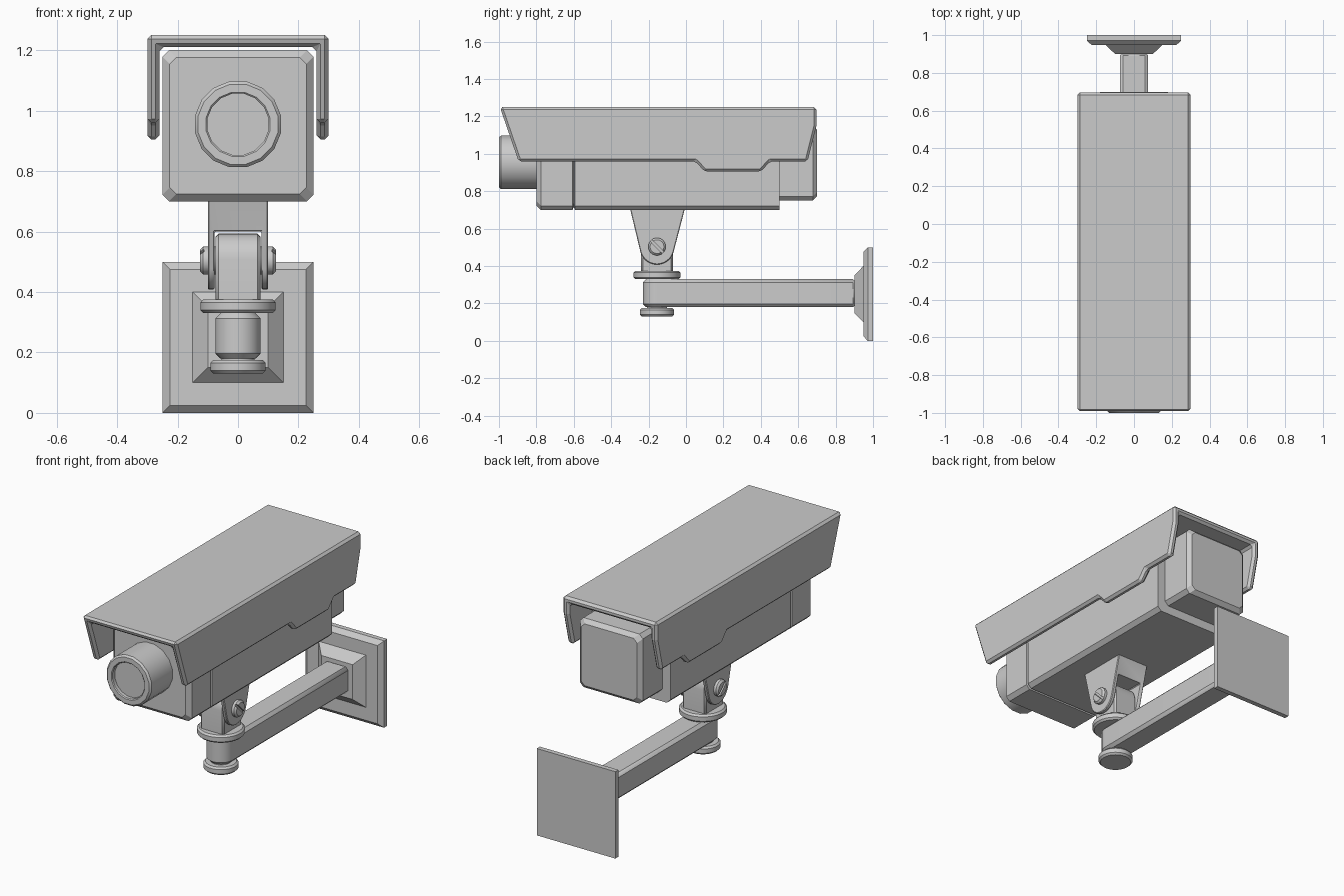
import bpy, bmesh
from math import sin, cos, pi, radians
from mathutils import Matrix, Vector

if "Cube" in bpy.data.objects:
    bpy.data.objects.remove(bpy.data.objects["Cube"])


def finish(name, bm, smooth=False):
    bmesh.ops.remove_doubles(bm, verts=bm.verts, dist=1e-5)
    bmesh.ops.recalc_face_normals(bm, faces=bm.faces)
    me = bpy.data.meshes.new(name)
    bm.to_mesh(me)
    bm.free()
    ob = bpy.data.objects.new(name, me)
    bpy.context.collection.objects.link(ob)
    if smooth:
        activate(ob)
        bpy.ops.object.shade_smooth_by_angle(angle=radians(32))
    return ob


def activate(ob):
    bpy.ops.object.select_all(action='DESELECT')
    ob.select_set(True)
    bpy.context.view_layer.objects.active = ob


def loft(name, rings, smooth=False):
    """Skin a list of equal-length point rings and cap both ends."""
    bm = bmesh.new()
    vs = [[bm.verts.new(p) for p in r] for r in rings]
    n = len(vs[0])
    for a, b in zip(vs, vs[1:]):
        for i in range(n):
            j = (i + 1) % n
            bm.faces.new((a[i], a[j], b[j], b[i]))
    bm.faces.new(vs[0])
    bm.faces.new(vs[-1])
    return finish(name, bm, smooth)


def rect(y, hx, z0, z1, c):
    """Rectangle ring at depth y, corners cut by c (c = 0 keeps 4 corners)."""
    if c == 0:
        return [(-hx, y, z0), (hx, y, z0), (hx, y, z1), (-hx, y, z1)]
    return [(-hx + c, y, z0), (hx - c, y, z0), (hx, y, z0 + c), (hx, y, z1 - c),
            (hx - c, y, z1), (-hx + c, y, z1), (-hx, y, z1 - c), (-hx, y, z0 + c)]


def inset_box(name, hx, z0, z1, c, steps):
    return loft(name, [rect(y, hx - i, z0 + i, z1 - i, c) for y, i in steps])


def prism_x(name, prof, hx, smooth=False):
    return loft(name, [[(x, y, z) for y, z in prof] for x in (-hx, hx)], smooth)


def lathe(name, prof, seg, matrix):
    """Revolve (radius, height) rings around local z, then place by matrix."""
    return loft(name, [[matrix @ Vector((r * cos(2 * pi * (i + .5) / seg),
                                         r * sin(2 * pi * (i + .5) / seg), h))
                        for i in range(seg)] for r, h in prof], True)


def cut(ob, size, matrix):
    bm = bmesh.new()
    bmesh.ops.create_cube(bm, size=1, matrix=matrix @ Matrix.Diagonal((*size, 1)))
    cutter = finish("cutter", bm)
    cutter.hide_render = True
    m = ob.modifiers.new("cut", 'BOOLEAN')
    m.object, m.operation, m.solver = cutter, 'DIFFERENCE', 'EXACT'
    activate(ob)
    bpy.ops.object.modifier_apply(modifier=m.name)
    bpy.data.objects.remove(cutter)


def bevel(ob, width, angle=40):
    m = ob.modifiers.new("bevel", 'BEVEL')
    m.width, m.segments, m.limit_method = width, 1, 'ANGLE'
    m.angle_limit = radians(angle)


def arc(cx, cy, r, a0, a1, n):
    return [(cx + r * cos(radians(a0 + (a1 - a0) * i / n)),
             cy + r * sin(radians(a0 + (a1 - a0) * i / n))) for i in range(n + 1)]


PIVOT = -0.155

# Camera housing with a groove behind the front section
inset_box("camera_body", .25, .70, 1.20, .022,
          [(-.80, .024), (-.776, 0), (-.606, 0), (-.602, .012), (-.598, .012), (-.594, 0), (.50, 0)])
inset_box("rear_cap", .20, .75, 1.15, .022, [(.48, 0), (.678, 0), (.70, .022)])

# Lens barrel with recessed glass
lathe("lens_barrel", [(.145, -.03), (.145, .19), (.135, .20), (.108, .20), (.103, .195), (.103, .175)],
      16, Matrix.Translation((0, -.80, .955)) @ Matrix.Rotation(pi / 2, 4, 'X'))

# Sun hood: side profile hollowed into an upside-down channel
hood = prism_x("sun_hood", [(-.995, 1.25), (-.895, .96), (.05, .96), (.10, .905), (.40, .905),
                            (.45, .96), (.65, .96), (.697, 1.15), (.697, 1.25)], .30)
cut(hood, (.52, 4, .8), Matrix.Translation((0, 0, .81)))
bevel(hood, .013)

# Tilt bracket: tapered fork under the body
fork = prism_x("tilt_bracket", [(-.30, .71), *arc(PIVOT, .50, .092, 195, 345, 12), (-.005, .71)], .10, True)
cut(fork, (.155, 1, .4), Matrix.Translation((0, PIVOT, .40)))
bevel(fork, .004)

# Knuckle held in the fork
knuckle = prism_x("knuckle", [(-.24, .35), (-.07, .35), *arc(PIVOT, .508, .085, 0, 180, 12)], .075, True)
bevel(knuckle, .01)

# Slotted pivot screws, mirrored to both sides
place = Matrix.Translation((.07, PIVOT, .504)) @ Matrix.Rotation(pi / 2, 4, 'Y')
screw = lathe("pivot_screw", [(.047, 0), (.047, .045), (.037, .055)], 20, place)
cut(screw, (.013, .2, .024), Matrix.Translation((.125, PIVOT, .504))
    @ Matrix.Rotation(radians(-45), 4, 'X') @ Matrix.Rotation(pi / 2, 4, 'Y'))
screw.modifiers.new("mirror", 'MIRROR')

# Swivel flanges above and below the arm end
for name, r, z0, z1 in (("upper_flange", .125, .33, .375), ("lower_flange", .092, .13, .175)):
    lathe(name, [(r - .01, z0), (r, z0 + .01), (r, z1 - .01), (r - .01, z1)],
          32, Matrix.Translation((0, PIVOT, 0)))
lathe("swivel_pin", [(.055, .15), (.055, .36)], 24, Matrix.Translation((0, PIVOT, 0)))

# Arm with a rounded front end
plan = [(.075, .91), *arc(0, PIVOT, .075, 0, -180, 16), (-.075, .91)]
arm = loft("arm", [[(x, y, z) for x, y in plan] for z in (.18, .33)], True)
bevel(arm, .017)

# Wall plate and its stepped boss
inset_box("wall_plate", .25, 0, .50, 0, [(1.0, 0), (.972, 0), (.948, .025)])
inset_box("wall_boss", .15, .10, .40, 0, [(.96, 0), (.948, 0), (.90, .05)])
